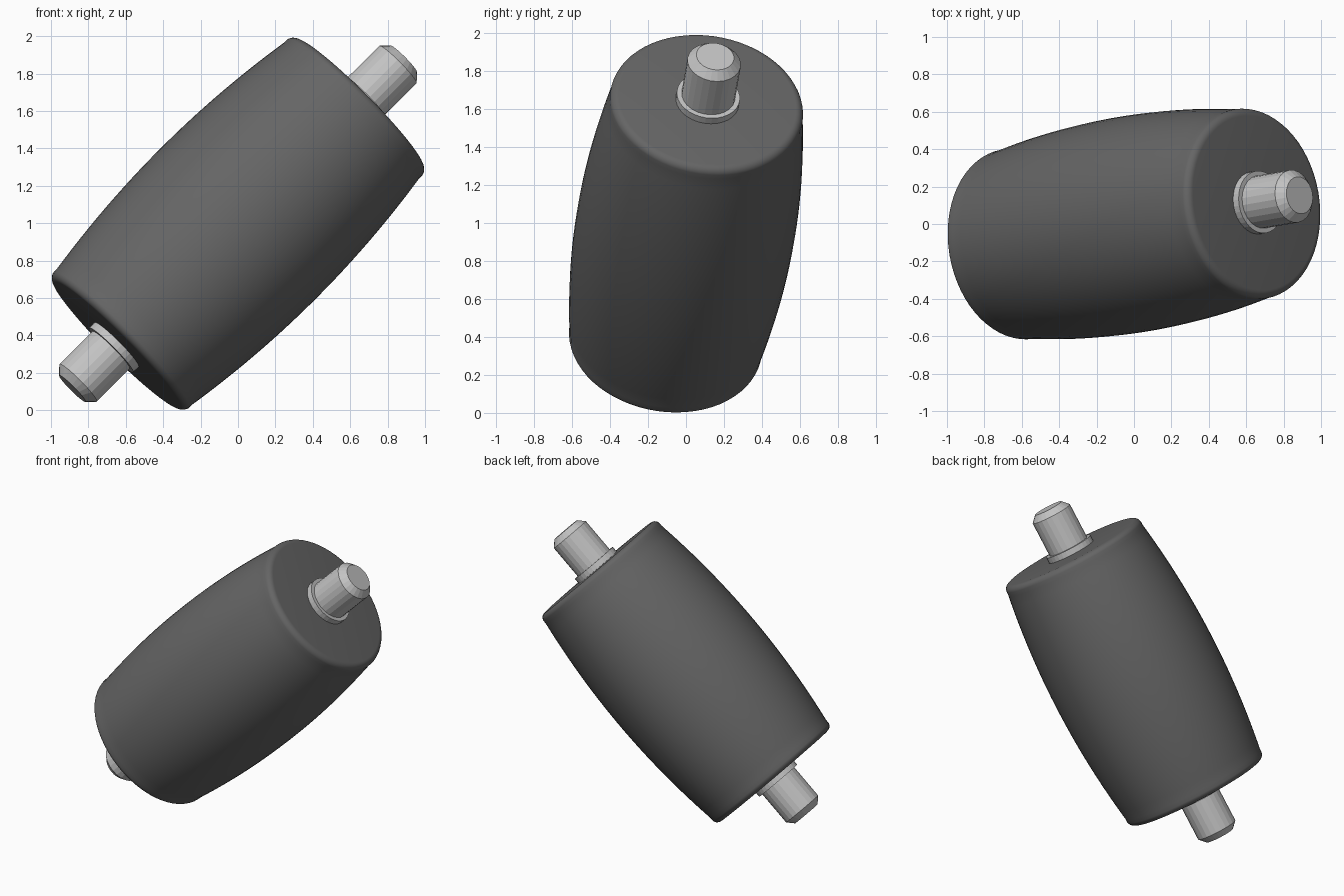
import bpy
import math
from mathutils import Vector

cube = bpy.data.objects.get("Cube")
if cube:
    bpy.data.objects.remove(cube, do_unlink=True)

CENTRE = Vector((0, 0, 0.997))
AXIS = Vector((0.703, 0.122, 0.70)).normalized()
TILT = AXIS.to_track_quat('Z', 'Y')


def material(name, grey):
    mat = bpy.data.materials.new(name)
    mat.use_nodes = True
    colour = (grey, grey, grey, 1)
    mat.diffuse_color = colour
    mat.node_tree.nodes["Principled BSDF"].inputs["Base Color"].default_value = colour
    return mat


def lathe(name, profile, sides, mat):
    """Spin (radius, distance) points about the tilted axis and cap both ends."""
    verts, faces = [], []
    for r, t in profile:
        for i in range(sides):
            a = math.tau * i / sides
            verts.append((r * math.cos(a), r * math.sin(a), t))
    for k in range(len(profile) - 1):
        for i in range(sides):
            j = (i + 1) % sides
            faces.append((k * sides + i, k * sides + j, (k + 1) * sides + j, (k + 1) * sides + i))
    last = (len(profile) - 1) * sides
    faces.append(tuple(reversed(range(sides))))
    faces.append(tuple(range(last, last + sides)))
    mesh = bpy.data.meshes.new(name)
    mesh.from_pydata(verts, [], faces)
    mesh.materials.append(mat)
    obj = bpy.data.objects.new(name, mesh)
    bpy.context.collection.objects.link(obj)
    obj.rotation_mode = 'QUATERNION'
    obj.rotation_quaternion = TILT
    obj.location = CENTRE
    return obj


def mirrored(half):
    """Extend a profile half (centre to tip) to both ends."""
    return [(r, -t) for r, t in reversed(half)] + half


dark = material("dark grey rubber", 0.13)
steel = material("light grey steel", 0.55)

# Bulging roller with rounded rims
side = [(0.578 - 0.088 * t * t, t) for t in (0.86 * (i + 0.5) / 12.5 for i in range(13))]
rim = [(0.47 + 0.043 * math.cos(a), 0.88 + 0.043 * math.sin(a))
       for a in (math.radians(10 + 80 * i / 6) for i in range(7))]
roller = lathe("roller_body", mirrored(side + rim), 64, dark)
bpy.ops.object.select_all(action='DESELECT')
roller.select_set(True)
bpy.context.view_layer.objects.active = roller
bpy.ops.object.shade_smooth_by_angle(angle=math.radians(30))

# Axle running through, with chamfered tips
lathe("axle", mirrored([(0.142, 0.9), (0.142, 1.215), (0.1, 1.259)]), 24, steel)

# A collar against each roller end
for label, s in (("upper", 1), ("lower", -1)):
    points = [(0.168, 0.9 * s), (0.168, 0.965 * s)]
    lathe(label + "_collar", points[::s], 32, steel)
